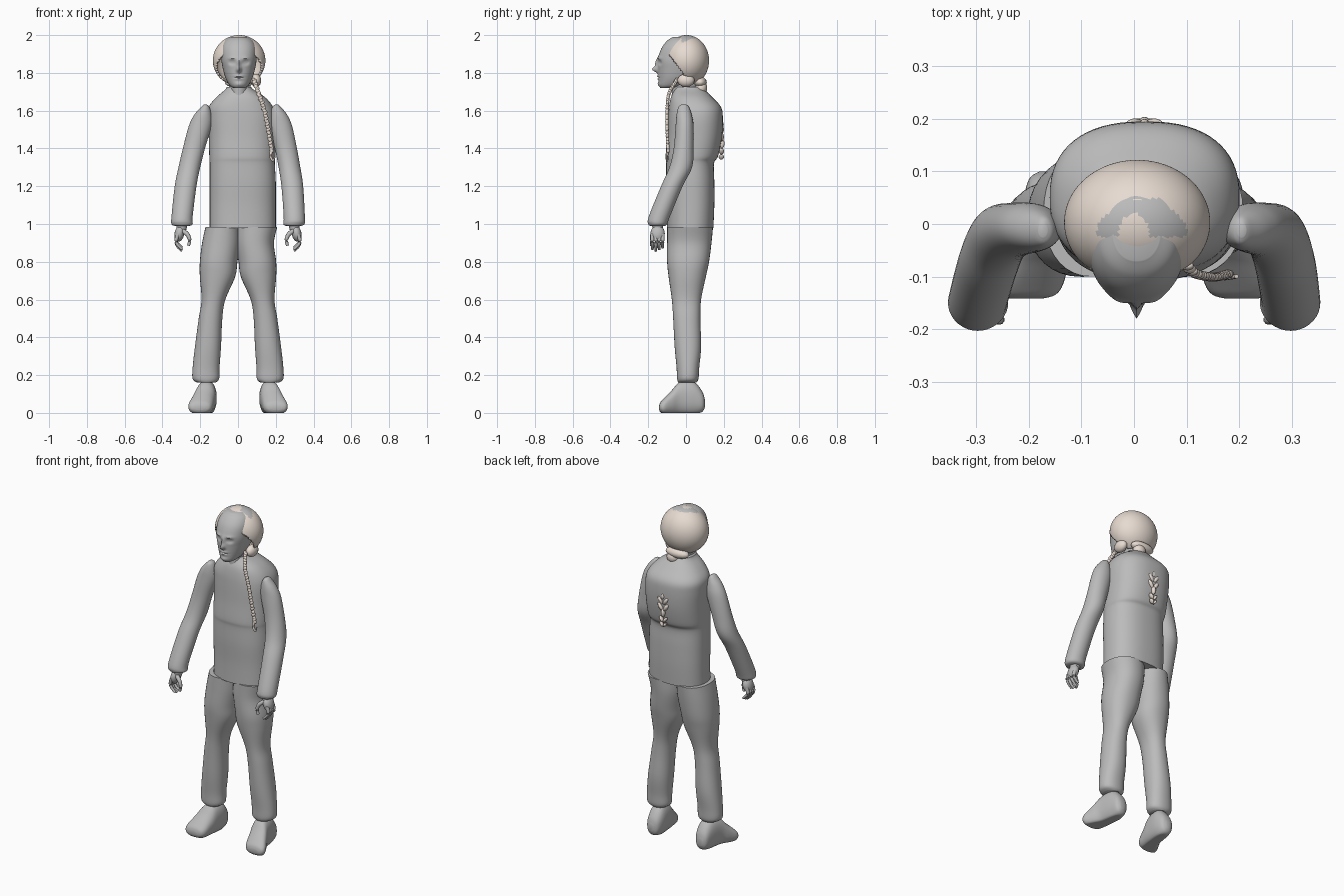
import bpy, bmesh, math
from mathutils import Vector

if "Cube" in bpy.data.objects:
    bpy.data.objects.remove(bpy.data.objects["Cube"], do_unlink=True)


def make_material(name, rgb):
    m = bpy.data.materials.new(name)
    m.use_nodes = True
    m.diffuse_color = (*rgb, 1)
    m.node_tree.nodes["Principled BSDF"].inputs["Base Color"].default_value = (*rgb, 1)
    return m


GREY = make_material("plain_grey", (.5, .5, .5))
PALE = make_material("pale_beige", (.8, .71, .64))


def finish(name, bm, *mats):
    bmesh.ops.recalc_face_normals(bm, faces=bm.faces[:])
    mesh = bpy.data.meshes.new(name)
    bm.to_mesh(mesh)
    bm.free()
    ob = bpy.data.objects.new(name, mesh)
    bpy.context.collection.objects.link(ob)
    for m in mats:
        mesh.materials.append(m)
    bpy.ops.object.select_all(action='DESELECT')
    ob.select_set(True)
    bpy.context.view_layer.objects.active = ob
    bpy.ops.object.shade_smooth_by_angle(angle=math.radians(50))
    return ob


def spline(rows, steps):
    """Smooth interpolation through rows of numbers."""
    rows = [Vector(r) for r in rows]
    out = []
    for i in range(len(rows) - 1):
        p0, p1 = rows[max(i - 1, 0)], rows[i]
        p2, p3 = rows[i + 1], rows[min(i + 2, len(rows) - 1)]
        for k in range(steps):
            t = k / steps
            out.append(p1 + (p2 - p0) * (t / 2) + (p0 * 2 - p1 * 5 + p2 * 4 - p3) * (t * t / 2)
                       + (p1 * 3 - p0 - p2 * 3 + p3) * (t ** 3 / 2))
    return out + [rows[-1]]


def skin_rings(bm, rings):
    rings = [[bm.verts.new(p) for p in r] for r in rings]
    n = len(rings[0])
    for a, b in zip(rings, rings[1:]):
        for i in range(n):
            j = (i + 1) % n
            bm.faces.new((a[i], a[j], b[j], b[i]))
    bm.faces.new(rings[0])
    bm.faces.new(rings[-1])


def loft(rows, side=1, along_y=False, power=2.0, n=36, steps=5):
    """Rows give position along the axis, then the extents of the section."""
    rings = []
    for t, a0, a1, b0, b1 in spline(rows, steps):
        ring = []
        for i in range(n):
            ang = math.tau * i / n
            c, s = math.cos(ang), math.sin(ang)
            a = (a0 + a1) / 2 + (a1 - a0) / 2 * math.copysign(abs(c) ** (2 / power), c)
            b = (b0 + b1) / 2 + (b1 - b0) / 2 * math.copysign(abs(s) ** (2 / power), s)
            ring.append((side * a, t, b) if along_y else (side * a, b, t))
        rings.append(ring)
    bm = bmesh.new()
    skin_rings(bm, rings)
    return bm


def tube(bm, points, radius, tip):
    """Round tapering tube through points."""
    path = spline(points, 4)
    rings = []
    for i, p in enumerate(path):
        d = path[min(i + 1, len(path) - 1)] - path[max(i - 1, 0)]
        q = d.to_track_quat('Z', 'Y')
        r = radius + (tip - radius) * i / (len(path) - 1)
        rings.append([p + q @ Vector((r * math.cos(math.tau * k / 10), r * math.sin(math.tau * k / 10), 0))
                      for k in range(10)])
    skin_rings(bm, rings)


def ball(bm, loc, size, tilt=0, u=16, v=10):
    made = bmesh.ops.create_uvsphere(bm, u_segments=u, v_segments=v, radius=1)["verts"]
    ca, sa = math.cos(tilt), math.sin(tilt)
    for w in made:
        x, y, z = (w.co[i] * size[i] for i in range(3))
        w.co = Vector(loc) + Vector((x * ca + z * sa, y, z * ca - x * sa))


# Jacket with a waist crease and sloping shoulders
finish("jacket", loft([
    (.98, -.15, .2, -.1, .145), (1.1, -.15, .2, -.1, .15), (1.22, -.15, .2, -.105, .15),
    (1.32, -.15, .195, -.105, .148), (1.36, -.152, .198, -.108, .17), (1.46, -.155, .2, -.1, .19),
    (1.56, -.16, .2, -.095, .195), (1.62, -.155, .185, -.09, .185), (1.67, -.115, .145, -.08, .14),
    (1.71, -.07, .085, -.062, .1), (1.725, -.06, .07, -.055, .085)], power=2.4, n=64))

# Neck
finish("neck", loft([(1.64, -.05, .06, -.08, .06), (1.7, -.045, .055, -.075, .06),
                     (1.8, -.05, .06, -.08, .07)]))

# Head, with features pushed in or out of the front surface
bm = loft([(1.72, -.025, .035, -.135, -.05), (1.735, -.045, .055, -.143, .0), (1.77, -.065, .075, -.145, .05),
           (1.82, -.08, .09, -.148, .08), (1.87, -.088, .098, -.15, .085), (1.93, -.088, .098, -.13, .085),
           (1.97, -.07, .08, -.1, .07), (1.99, -.04, .05, -.07, .05)], power=2.2, n=96, steps=8)
features = [(0, 1.818, .011, .015, -.03), (0, 1.85, .008, .025, -.012), (0, 1.783, .022, .006, -.008),
            (0, 1.768, .02, .006, -.006), (0, 1.775, .025, .003, .005), (0, 1.74, .02, .012, -.006)]
for sx in (-.036, .036):
    features += [(sx, 1.855, .016, .011, .014), (sx, 1.855, .009, .005, -.007), (sx, 1.878, .022, .006, -.006)]
for v in bm.verts:
    if v.co.y < -.06:
        v.co.y += sum(amp * math.exp(-((v.co.x - .005 - x) / wx) ** 2 - ((v.co.z - z) / wz) ** 2)
                      for x, z, wx, wz, amp in features)
finish("head", bm, GREY)

# Hair cap, open around the face, with grey patches on the crown
bm = bmesh.new()
ball(bm, (.006, .003, 1.865), (.139, .119, .135), u=80, v=60)
cut = [f for f in bm.faces if f.calc_center_median().y < -.1 + (1.91 - f.calc_center_median().z) * .75
       or f.calc_center_median().z < 1.745]
bmesh.ops.delete(bm, geom=cut, context='FACES')
for f in bm.faces:
    c = f.calc_center_median()
    crown = abs(c.x - .015) < .085 - max(c.y, 0) and -.025 < c.y < .048
    oval = (c.x / .03) ** 2 + ((c.y + .025) / .045) ** 2 < 1
    fringe = abs(c.x) < .045 and c.y < -.048
    if c.z > 1.9 and (fringe or crown and not oval):
        f.material_index = 1
hair = finish("hair", bm, PALE, GREY)
shell = hair.modifiers.new("thickness", 'SOLIDIFY')
shell.thickness = .012

# Knot at the nape and side lock
bm = bmesh.new()
ball(bm, (.03, .08, 1.72), (.038, .032, .035))
ball(bm, (.005, .075, 1.75), (.075, .035, .03))
ball(bm, (.095, .0, 1.76), (.028, .045, .035))
finish("hair_knot", bm, PALE)

# Thin braid down the front, ending in a small tuft
bm = bmesh.new()
braid = spline([(.085, -.05, 1.76), (.11, -.09, 1.69), (.14, -.1, 1.6), (.16, -.1, 1.5), (.178, -.095, 1.39)], 7)
for i, p in enumerate(braid):
    ball(bm, p, (.011, .009, .015), tilt=.6 if i % 2 else -.6, u=10, v=6)
tube(bm, [(.178, -.095, 1.39), (.172, -.1, 1.36), (.185, -.1, 1.335), (.195, -.1, 1.36)], .009, .004)
finish("front_braid", bm, PALE)

# Braid end showing on the back
bm = bmesh.new()
for z, size in ((1.5, 1), (1.46, 1), (1.385, .7), (1.355, .6)):
    for s in (-1, 1):
        ball(bm, (.02 + s * .018 * size, .187, z), (.012 * size, .014, .027 * size), tilt=s * .6)
ball(bm, (.02, .19, 1.425), (.012, .014, .025))
ball(bm, (.02, .188, 1.525), (.01, .012, .02))
finish("back_braid", bm, PALE)

for side, label in ((1, "left"), (-1, "right")):
    # Trouser leg
    finish(label + "_leg", loft([
        (.16, .12, .215, -.04, .055), (.18, .1, .24, -.047, .066), (.24, .098, .24, -.05, .07),
        (.35, .09, .228, -.06, .08), (.5, .083, .208, -.068, .076), (.6, .067, .193, -.075, .08),
        (.72, .015, .202, -.092, .105), (.8, .003, .202, -.1, .122), (.9, -.012, .19, -.1, .135),
        (.985, -.012, .19 + side * .018, -.1, .143)], side, power=2.2))

    # Shoe with a flat sole, turned outward
    bm = loft([(.1, .15, .18, .03, .07), (.085, .125, .2, .005, .115), (.04, .113, .212, -.01, .165),
               (-.03, .117, .225, -.012, .165), (-.075, .125, .245, -.012, .12),
               (-.115, .135, .262, -.01, .08), (-.135, .15, .255, .003, .058),
               (-.142, .175, .235, .015, .04)], side, along_y=True, power=2.3)
    for v in bm.verts:
        v.co.z = max(v.co.z, 0)
    finish(label + "_shoe", bm, GREY)

    # Sleeve, the left shoulder set slightly wider
    rows = [(.99, .255, .335, -.19, -.11), (1.0, .24, .352, -.2, -.1), (1.04, .24, .352, -.197, -.085),
            (1.2, .22, .335, -.132, -.018), (1.3, .2, .315, -.088, .032), (1.4, .175, .292, -.065, .04),
            (1.52, .14, .26, -.055, .04), (1.58, .14, .23, -.05, .03), (1.62, .152, .195, -.04, .015),
            (1.632, .165, .182, -.025, .002)]
    shift = max(side, 0) * .05
    rows = [(z, a + shift * (z - 1), b + shift * (z - 1), c, d) for z, a, b, c, d in rows]
    finish(label + "_sleeve", loft(rows, side))

    # Hand with curled fingers and a thumb
    bm = bmesh.new()
    ball(bm, (side * .31, -.15, .95), (.026, .038, .045), tilt=-side * .2)
    tube(bm, [(side * .295, -.15, 1.0), (side * .302, -.15, .96)], .03, .026)
    for k in range(4):
        y = -.178 + k * .018
        drop = .008 * abs(k - 1)
        tube(bm, [(side * .318, y, .945), (side * .328, y, .91),
                  (side * .318, y, .88 + drop), (side * .296, y, .858 + drop)], .011, .007)
    tube(bm, [(side * .295, -.165, .965), (side * .268, -.178, .945),
              (side * .256, -.182, .915), (side * .262, -.182, .885)], .013, .008)
    finish(label + "_hand", bm, GREY)

# Everything without a colour of its own is grey
for ob in bpy.context.collection.objects:
    if ob.type == 'MESH' and not ob.data.materials:
        ob.data.materials.append(GREY)
